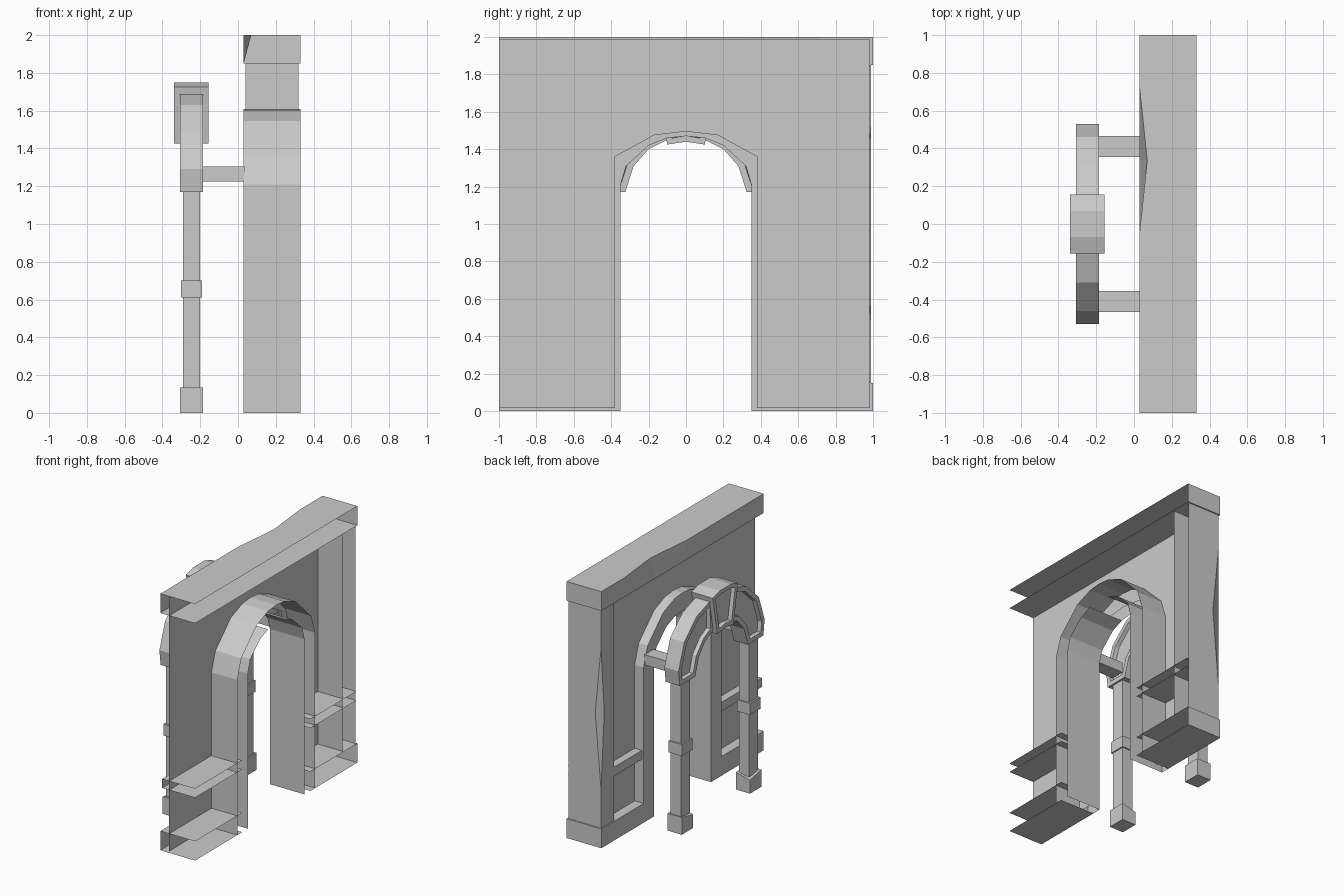
import bpy
import bmesh
from mathutils import Vector

cube = bpy.data.objects.get("Cube")
if cube:
    bpy.data.objects.remove(cube, do_unlink=True)

GREY = (0.6, 0.6, 0.6, 1)
stone = bpy.data.materials.new("grey_stone")
stone.use_nodes = True
stone.diffuse_color = GREY
stone.node_tree.nodes["Principled BSDF"].inputs["Base Color"].default_value = GREY

DIRS = {"+x": Vector((1, 0, 0)), "-y": Vector((0, -1, 0)),
        "+y": Vector((0, 1, 0)), "-z": Vector((0, 0, -1))}


def finish(name, bm, skip=()):
    """Drop the faces on the open sides and store the mesh."""
    bm.normal_update()
    gone = [f for f in bm.faces if any(f.normal.dot(DIRS[s]) > 0.99 for s in skip)]
    bmesh.ops.delete(bm, geom=gone, context="FACES")
    mesh = bpy.data.meshes.new(name)
    bm.to_mesh(mesh)
    bm.free()
    mesh.materials.append(stone)
    obj = bpy.data.objects.new(name, mesh)
    bpy.context.collection.objects.link(obj)
    return obj


def box(name, x, y, z, skip=()):
    bm = bmesh.new()
    bmesh.ops.create_cube(bm, size=1)
    lo, hi = Vector((x[0], min(y), z[0])), Vector((x[1], max(y), z[1]))
    for v in bm.verts:
        v.co = Vector([(lo[i] + hi[i]) / 2 + v.co[i] * (hi[i] - lo[i]) for i in range(3)])
    return finish(name, bm, skip)


def slab(name, outline, x0, x1, skip=(), rim=0, sink=0):
    """Extrude a (y, z) outline along x, with sunk panels when rim is set."""
    bm = bmesh.new()
    face = bm.faces.new([bm.verts.new((x0, y, z)) for y, z in outline])
    if x1 > x0:
        new = bmesh.ops.extrude_face_region(bm, geom=[face], use_keep_orig=True)["geom"]
        for v in new:
            if isinstance(v, bmesh.types.BMVert):
                v.co.x = x1
        bmesh.ops.recalc_face_normals(bm, faces=bm.faces)
        bm.normal_update()
    if rim:
        ends = [f for f in bm.faces if abs(f.normal.x) > 0.99]
        bmesh.ops.inset_region(bm, faces=ends, thickness=rim, use_even_offset=True)
        bmesh.ops.inset_region(bm, faces=ends, thickness=0.005, depth=-sink)
    return finish(name, bm, skip)


def mirrored(half):
    """Close a half outline, listed from +y towards the middle, on the -y side."""
    return half + [(-y, z) for y, z in reversed(half) if y > 0]


# Wall panel with its doorway
hole = mirrored([(0.38, 0.015), (0.38, 1.36), (0.17, 1.475), (0, 1.495)])
slab("wall_panel", [(0.98, 0.015)] + hole + [(-1, 0.015), (-1, 1.99), (0.98, 1.99)], 0.107, 0.107)

# Raised surround of the doorway, hollow at the back
outer = mirrored([(0.48, 0), (0.48, 1.21), (0.43, 1.36), (0.24, 1.545), (0.1, 1.6), (0, 1.61)])
inner = mirrored([(0.35, 0), (0.35, 1.21), (0.32, 1.31), (0.2, 1.42), (0.1, 1.46), (0, 1.47)])
slab("doorway_surround", outer + inner[::-1], 0.03, 0.33, ("+x", "-z"))

# Cornice with a worn front edge
bm = bmesh.new()
worn = {-1: 0.03, -0.04: 0.03, 0.34: 0.07, 0.72: 0.03, 1: 0.03}
rows = []
for y, x in worn.items():
    rows.append([bm.verts.new(p) for p in
                 ((0.33, y, 1.85), (0.03, y, 1.85), (x, y, 2), (0.33, y, 2))])
for a, b in zip(rows, rows[1:]):
    for i in range(3):
        bm.faces.new((a[i], a[i + 1], b[i + 1], b[i]))
bm.faces.new(rows[-1])
bmesh.ops.recalc_face_normals(bm, faces=bm.faces)
finish("cornice", bm)

# Base blocks and middle ledges on both sides of the doorway
box("base_right", (0.03, 0.33), (-1, -0.42), (0, 0.15), ("+x", "-y", "+y"))
box("base_left", (0.03, 0.33), (0.42, 1), (0, 0.15), ("+x", "-y"))
box("ledge_right", (0.045, 0.33), (-1, -0.42), (0.49, 0.56), ("+x", "-y", "+y"))
box("ledge_left", (0.045, 0.33), (0.42, 0.985), (0.49, 0.56), ("+x", "-y", "+y"))

# End pilaster with a long chip on its corner
bm = bmesh.new()
lo, hi, mid, xf, xb, yi, yo = 0.15, 1.85, 1.04, 0.04, 0.32, 0.83, 0.99


def vert(x, y, z):
    return bm.verts.new((x, y, z))


corner_lo, corner_hi = vert(xf, yo, lo), vert(xf, yo, hi)
chip_lo, chip_hi = vert(xf, yo, 0.45), vert(xf, yo, 1.55)
chip_end, chip_front = vert(0.09, yo, mid), vert(xf, 0.95, mid)
inner_lo, inner_hi = vert(xf, yi, lo), vert(xf, yi, hi)
bm.faces.new((chip_lo, chip_end, chip_hi, chip_front))
bm.faces.new((inner_hi, inner_lo, corner_lo, chip_lo, chip_front, chip_hi, corner_hi))
bm.faces.new((vert(xb, yo, hi), corner_hi, chip_hi, chip_end, chip_lo, corner_lo, vert(xb, yo, lo)))
bm.faces.new((inner_lo, inner_hi, vert(xb, yi, hi), vert(xb, yi, lo)))
bmesh.ops.recalc_face_normals(bm, faces=bm.faces)
finish("end_pilaster", bm)

# Free-standing arch: columns, collars, feet, brackets and panelled arch halves
arch = [(0.325, 1.17), (0.515, 1.17), (0.53, 1.29), (0.46, 1.49), (0.31, 1.63), (0.11, 1.7),
        (0.1, 1.45), (0.2, 1.4), (0.28, 1.31)]
for side, s in (("left", 1), ("right", -1)):
    box("column_" + side, (-0.29, -0.2), (0.365 * s, 0.475 * s), (0.12, 1.18))
    box("column_collar_" + side, (-0.303, -0.19), (0.355 * s, 0.485 * s), (0.61, 0.7))
    foot = box("column_foot_" + side, (-0.307, -0.185), (0.35 * s, 0.49 * s), (0, 0.135))
    for v in foot.data.vertices:
        if v.co.z > 0.1 and v.co.x < -0.3 and abs(v.co.y) < 0.4:
            v.co.z = 0.105
    box("bracket_" + side, (-0.19, 0.035), (0.355 * s, 0.465 * s), (1.225, 1.305))
    slab("arch_half_" + side, [(y * s, z) for y, z in arch], -0.307, -0.185, rim=0.035, sink=0.03)

# Panelled keystone
key = mirrored([(0.1, 1.425), (0.155, 1.725), (0.07, 1.75)])
slab("keystone", key + [(0, 1.44)], -0.34, -0.155, rim=0.03, sink=0.03)
